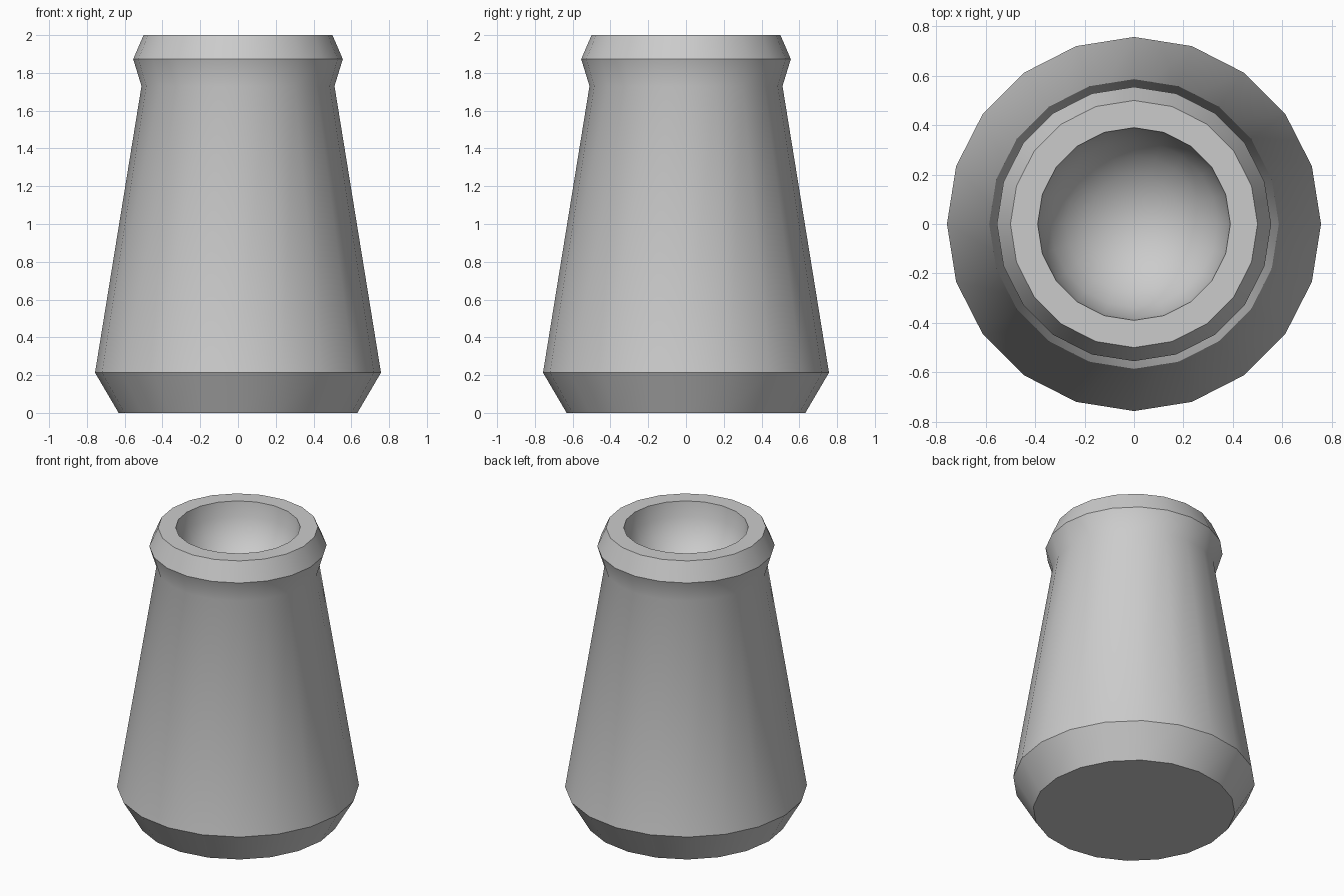
import bpy, bmesh, math

if "Cube" in bpy.data.objects:
    bpy.data.objects.remove(bpy.data.objects["Cube"])

SIDES = 20
BOWL_R = 0.39
BOWL_STEPS = 6

# outer profile (radius, height), from the base up to the lip
profile = [(0.632, 0.0), (0.757, 0.213), (0.511, 1.73), (0.555, 1.873), (0.50, 2.0)]

# rounded hollow sunk into the top
for i in range(BOWL_STEPS):
    a = math.radians(90 * i / BOWL_STEPS)
    profile.append((BOWL_R * math.cos(a), 2.0 - BOWL_R * math.sin(a)))

bm = bmesh.new()
rings = [[bm.verts.new((r * math.cos(2 * math.pi * k / SIDES),
                        r * math.sin(2 * math.pi * k / SIDES), z))
          for k in range(SIDES)] for r, z in profile]

# walls between neighbouring rings
for low, high in zip(rings, rings[1:]):
    for k in range(SIDES):
        n = (k + 1) % SIDES
        bm.faces.new((low[k], low[n], high[n], high[k]))

# flat base and the bottom of the hollow
bm.faces.new(rings[0][::-1])
tip = bm.verts.new((0, 0, 2.0 - BOWL_R))
for k in range(SIDES):
    bm.faces.new((rings[-1][k], rings[-1][(k + 1) % SIDES], tip))

mesh = bpy.data.meshes.new("tapered_pot")
bm.to_mesh(mesh)
bm.free()
pot = bpy.data.objects.new("tapered_pot", mesh)
bpy.context.collection.objects.link(pot)

# smooth sides, crisp rims
bpy.context.view_layer.objects.active = pot
pot.select_set(True)
bpy.ops.object.shade_smooth_by_angle(angle=math.radians(30))
